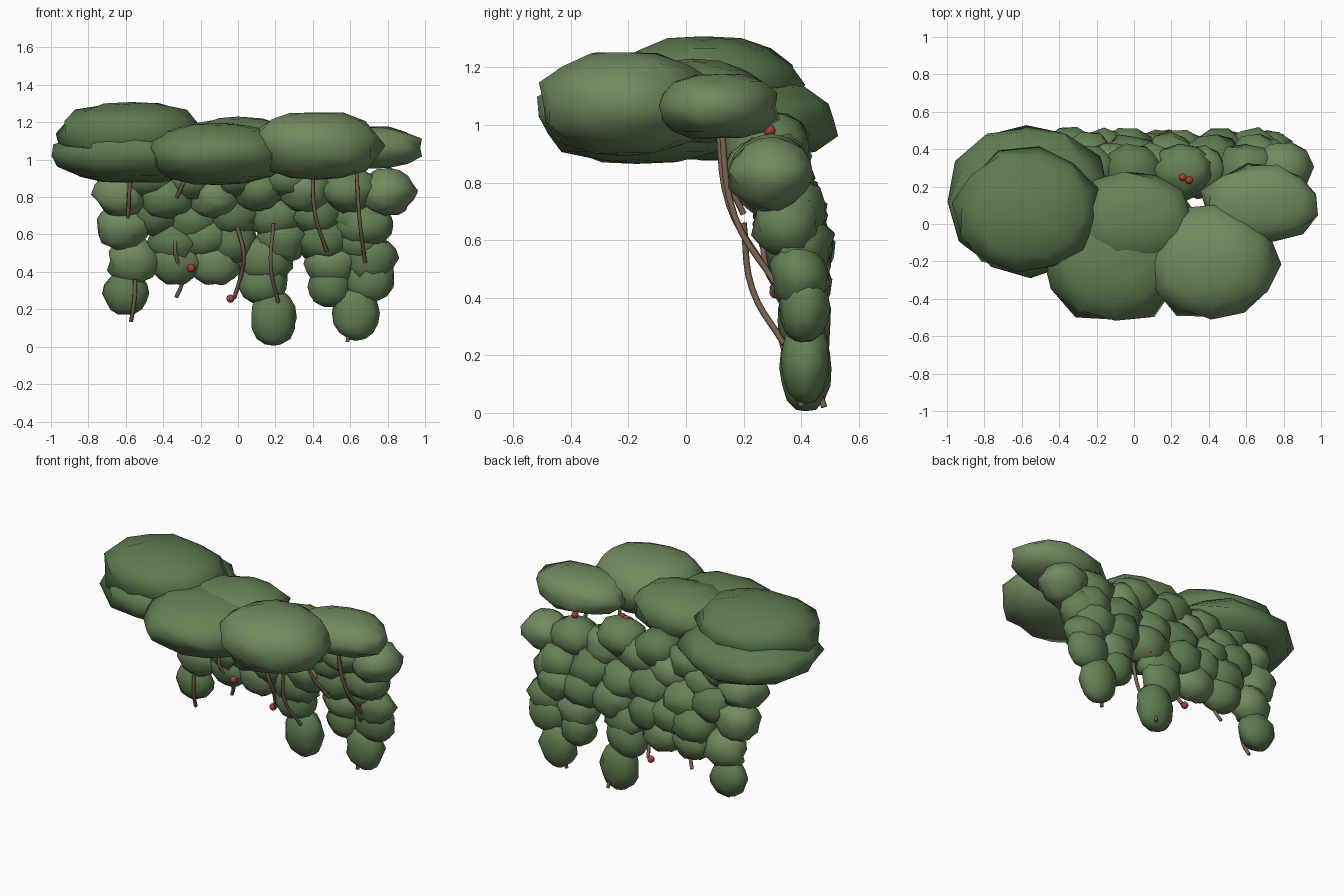
import bpy, bmesh, math, random
from mathutils import Matrix

random.seed(5)


def material(name, rgb):
    m = bpy.data.materials.new(name)
    m.diffuse_color = (*rgb, 1)
    return m


greens = [material("leaf_dark", (0.11, 0.20, 0.08)),
          material("leaf_mid", (0.13, 0.225, 0.092)),
          material("leaf_light", (0.165, 0.26, 0.115))]
brown = material("vine_brown", (0.20, 0.13, 0.08))
red = material("berry_red", (0.40, 0.05, 0.04))


def clump(name, loc, size, mat, tilt=0.0, rough=0.06, boxy=0.0, segs=12, rings=8):
    """Irregular faceted leaf mass: a squashed sphere with jittered points."""
    bm = bmesh.new()
    bmesh.ops.create_uvsphere(bm, u_segments=segs, v_segments=rings, radius=1)
    bm.transform(Matrix.Rotation(random.uniform(0, 0.6), 4, 'Z'))
    for v in bm.verts:
        shoulder = math.sin(2 * math.asin(max(-1, min(1, v.co.z)))) ** 2
        jitter = rough * (1 - 0.6 * abs(v.co.z))
        v.co *= 1 + random.uniform(-jitter, jitter) + boxy * shoulder
    bm.transform(Matrix.Translation(loc) @ Matrix.Rotation(tilt, 4, 'X')
                 @ Matrix.Diagonal((*size, 1)))
    for f in bm.faces:
        f.smooth = True
    me = bpy.data.meshes.new(name)
    bm.to_mesh(me)
    bm.free()
    me.materials.append(mat)
    ob = bpy.data.objects.new(name, me)
    bpy.context.collection.objects.link(ob)
    return ob


def curtain_y(z):
    """Middle depth of the hanging curtain at a height."""
    pts = [(0.0, 0.42), (0.4, 0.41), (0.6, 0.365), (0.85, 0.285), (1.05, 0.27)]
    for (z0, y0), (z1, y1) in zip(pts, pts[1:]):
        if z <= z1:
            return y0 + (y1 - y0) * (z - z0) / (z1 - z0)
    return pts[-1][1]


# Broad canopy masses
canopy = [
    ((-0.57, 0.06, 1.14), (0.39, 0.33, 0.165), 0),
    ((-0.565, 0.13, 1.02), (0.42, 0.41, 0.145), 0),
    ((-0.10, -0.17, 1.03), (0.39, 0.35, 0.165), 1),
    ((0.00, 0.02, 1.08), (0.33, 0.26, 0.145), 1),
    ((0.42, -0.21, 1.075), (0.355, 0.31, 0.18), 2),
    ((0.68, 0.11, 1.065), (0.315, 0.22, 0.115), 2),
]
for i, (loc, size, g) in enumerate(canopy):
    clump(f"canopy_{i}", loc, size, greens[g], rough=0.095, boxy=0.05)

# Hanging curtain of small clumps, as rows of (height, depth shift, x positions)
rows = [
    (0.92, 0.00, (-0.48, -0.25, 0.00, 0.26)),
    (0.83, 0.00, (-0.62, -0.38, -0.13, 0.11, 0.36, 0.60, 0.80)),
    (0.70, 0.03, (-0.45, -0.25, -0.02, 0.20, 0.42, 0.66)),
    (0.65, 0.00, (-0.62, 0.68)),
    (0.57, 0.02, (-0.34, -0.18, -0.03, 0.24, 0.45, 0.65)),
    (0.46, 0.00, (-0.56, -0.33, -0.12, 0.14, 0.50, 0.70)),
]
for r, (z, dy, xs) in enumerate(rows):
    for i, x in enumerate(xs):
        zz = z + random.uniform(-0.02, 0.02)
        rx = random.uniform(0.14, 0.165)
        ry = 0.145 if z > 0.8 else 0.12 if z > 0.5 else 0.10
        clump(f"curtain_{r}_{i}", (x, curtain_y(zz) + dy, zz),
              (rx, ry, 0.125), greens[(i * 2 + r) % 2 + (i + r) % 2],
              tilt=0.3 if z > 0.5 else 0.1, rough=0.14, segs=10)

# Lower tips of the curtain
tips = [(0.19, 0.155, 0.125, 0.15), (0.63, 0.18, 0.125, 0.145), (-0.60, 0.285, 0.12, 0.115),
        (0.13, 0.36, 0.14, 0.13), (0.49, 0.32, 0.12, 0.11), (0.70, 0.37, 0.14, 0.13)]
for i, (x, z, rx, rz) in enumerate(tips):
    clump(f"curtain_tip_{i}", (x, curtain_y(z), z), (rx, 0.088, rz),
          greens[i % 2], rough=0.08, boxy=0.04, segs=10)


def vine(name, pts, radius=0.011):
    cu = bpy.data.curves.new(name, 'CURVE')
    cu.dimensions = '3D'
    cu.bevel_depth = radius
    cu.bevel_resolution = 1
    cu.use_fill_caps = True
    cu.resolution_u = 5
    sp = cu.splines.new('BEZIER')
    sp.bezier_points.add(len(pts) - 1)
    for b, p in zip(sp.bezier_points, pts):
        b.co = p
        b.handle_left_type = b.handle_right_type = 'AUTO'
    cu.materials.append(brown)
    ob = bpy.data.objects.new(name, cu)
    bpy.context.collection.objects.link(ob)


# Woody vines hanging under the canopy
vines = [
    [(-0.57, 0.12, 1.00), (-0.58, 0.13, 0.85), (-0.588, 0.20, 0.69)],
    [(-0.26, 0.15, 1.00), (-0.30, 0.14, 0.86), (-0.36, 0.24, 0.74)],
    [(0.40, 0.11, 1.02), (0.41, 0.15, 0.72), (0.475, 0.27, 0.51)],
    [(0.63, 0.12, 1.02), (0.65, 0.17, 0.68), (0.68, 0.31, 0.45)],
    [(0.19, 0.20, 0.66), (0.175, 0.23, 0.43), (0.215, 0.34, 0.24)],
    [(-0.01, 0.27, 0.66), (0.03, 0.28, 0.50), (0.02, 0.34, 0.40), (-0.02, 0.42, 0.26)],
    [(-0.55, 0.33, 0.36), (-0.555, 0.335, 0.24), (-0.572, 0.38, 0.135)],
    [(-0.31, 0.32, 0.60), (-0.335, 0.28, 0.56), (-0.30, 0.38, 0.34), (-0.33, 0.41, 0.265)],
    [(0.60, 0.40, 0.20), (0.585, 0.40, 0.025)],
    [(0.22, 0.44, 0.14), (0.23, 0.48, 0.02)],
]
for i, pts in enumerate(vines):
    vine(f"vine_{i}", pts)

# Berries
berries = [(-0.25, 0.31, 0.42), (-0.04, 0.42, 0.257), (0.26, 0.25, 1.03), (0.295, 0.235, 1.03),
           (0.60, 0.29, 0.98), (0.20, 0.46, 0.36), (0.265, 0.46, 0.50), (-0.24, 0.44, 0.64)]
for i, p in enumerate(berries):
    clump(f"berry_{i}", p, (0.022,) * 3, red, rough=0, segs=10, rings=7)
